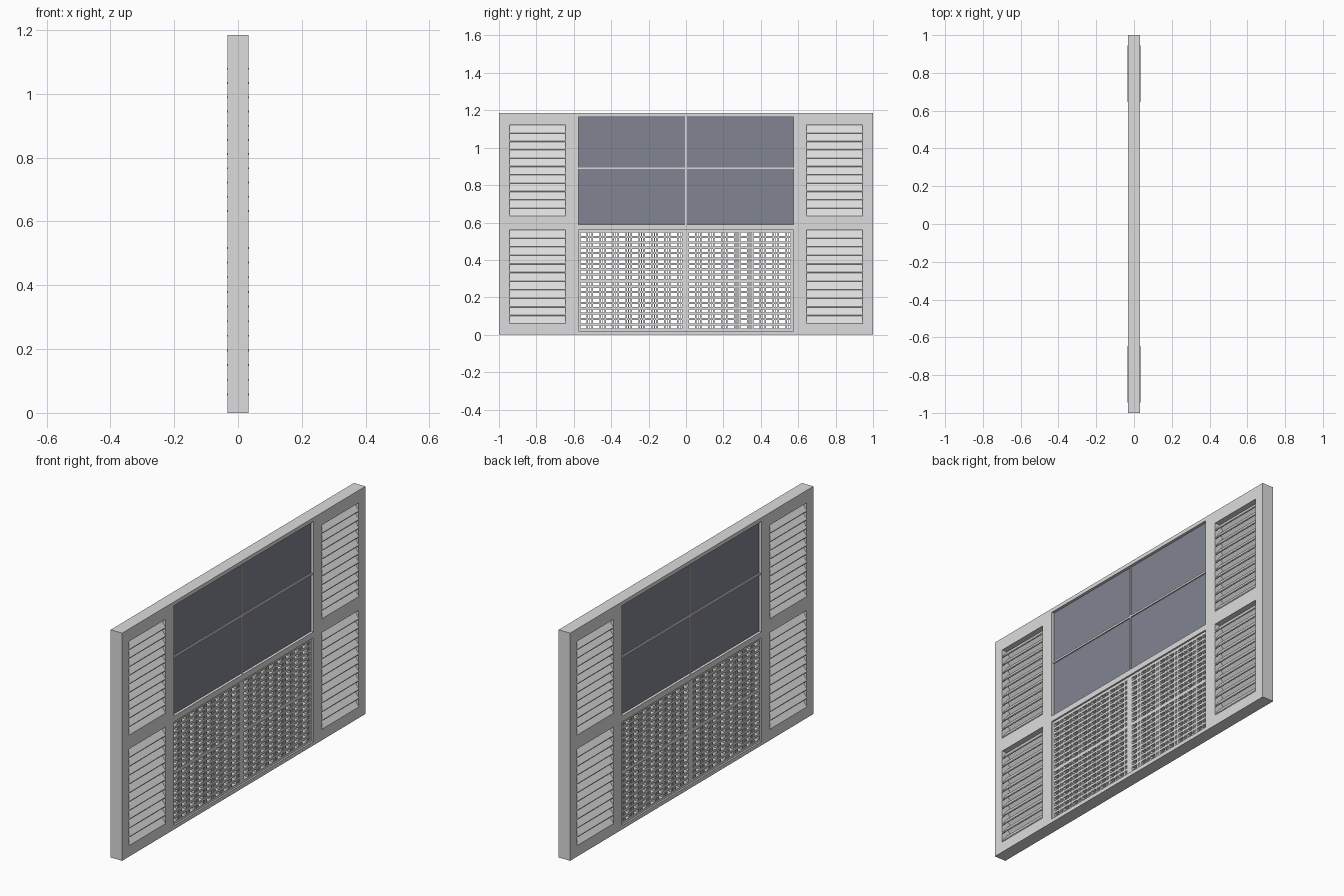
import bpy, bmesh

if "Cube" in bpy.data.objects:
    bpy.data.objects.remove(bpy.data.objects["Cube"])


def material(name, rgb):
    m = bpy.data.materials.new(name)
    m.diffuse_color = (*rgb, 1)
    m.use_nodes = True
    m.node_tree.nodes["Principled BSDF"].inputs["Base Color"].default_value = m.diffuse_color
    return m


GREY = material("pale grey paint", (0.72, 0.72, 0.72))
GLASS = material("blue grey glass", (0.22, 0.235, 0.285))


def finish(bm, name, mat):
    bmesh.ops.recalc_face_normals(bm, faces=bm.faces[:])
    me = bpy.data.meshes.new(name)
    bm.to_mesh(me)
    bm.free()
    me.materials.append(mat)
    ob = bpy.data.objects.new(name, me)
    bpy.context.collection.objects.link(ob)
    return ob


def pierced_panel(name, ys, zs, is_hole, half):
    """Slab in the yz plane made from grid cells, leaving out the holes."""
    bm = bmesh.new()
    v = [[bm.verts.new((-half, y, z)) for z in zs] for y in ys]
    for i in range(len(ys) - 1):
        for j in range(len(zs) - 1):
            if not is_hole(i, j):
                bm.faces.new((v[i][j], v[i + 1][j], v[i + 1][j + 1], v[i][j + 1]))
    bmesh.ops.delete(bm, geom=[p for p in bm.verts if not p.link_faces], context='VERTS')
    r = bmesh.ops.extrude_face_region(bm, geom=bm.faces[:], use_keep_orig=True)
    top = [g for g in r["geom"] if isinstance(g, bmesh.types.BMVert)]
    bmesh.ops.translate(bm, verts=top, vec=(2 * half, 0, 0))
    return finish(bm, name, GREY)


def box(name, half, y0, y1, z0, z1, mat):
    bm = bmesh.new()
    bmesh.ops.create_cube(bm, size=1)
    for p in bm.verts:
        p.co = (p.co.x * 2 * half, y0 + (p.co.y + .5) * (y1 - y0), z0 + (p.co.z + .5) * (z1 - z0))
    return finish(bm, name, mat)


def louvers(name, y0, y1, z0, z1, count):
    """Stack of inverted V slats that shed water to both sides."""
    bm = bmesh.new()
    p = (z1 - z0) / count
    for k in range(count):
        z = z0 + k * p
        prof = [(-.035, z), (-.035, z + .004), (-.003, z + p), (.003, z + p),
                (.035, z + .004), (.035, z), (.031, z), (0, z + p - .008), (-.031, z)]
        a = [bm.verts.new((x, y0, h)) for x, h in prof]
        b = [bm.verts.new((x, y1, h)) for x, h in prof]
        bm.faces.new(a)
        bm.faces.new(b[::-1])
        for i in range(len(prof)):
            j = (i + 1) % len(prof)
            bm.faces.new((a[i], b[i], b[j], a[j]))
    return finish(bm, name, GREY)


# Outer frame with four louver openings, a window opening and a lattice opening
pierced_panel("outer_frame",
              [-1, -.945, -.645, -.575, .575, .645, .945, 1],
              [0, .02, .055, .56, .59, .63, 1.12, 1.165, 1.185],
              lambda i, j: (i in (1, 5) and j in (2, 5)) or (i == 3 and j in (1, 2, 4, 5, 6)),
              .033)

# Louvers on both sides, two tiers
for side, y0, y1 in (("left", -.945, -.645), ("right", .645, .945)):
    louvers("lower_louvers_" + side, y0, y1, .055, .56, 11)
    louvers("upper_louvers_" + side, y0, y1, .63, 1.12, 11)

# Window panes and glazing bars
for side, y0, y1 in (("left", -.575, -.005), ("right", .005, .575)):
    box("lower_pane_" + side, .019, y0, y1, .59, .885, GLASS)
    box("upper_pane_" + side, .019, y0, y1, .895, 1.165, GLASS)
    box("cross_bar_" + side, .025, y0, y1, .885, .895, GREY)
box("centre_bar", .025, -.005, .005, .59, 1.165, GREY)

# Lattice: wide holes between pairs of narrow slots, in four blocks
ys = [-.575]
for start in (-.565, .015):
    for k in range(8):
        o = start + k * .069
        ys += [o + d for d in (0, .034, .042, .049, .053, .060)]
ys.append(.575)
zs = [.02]
for start in (.032, .298):
    for k in range(9):
        o = start + k * .0288
        zs += [o, o + .0175]
zs.append(.56)
pierced_panel("lattice_screen", ys, zs, lambda i, j: i % 2 == 1 and j % 2 == 1, .024)
